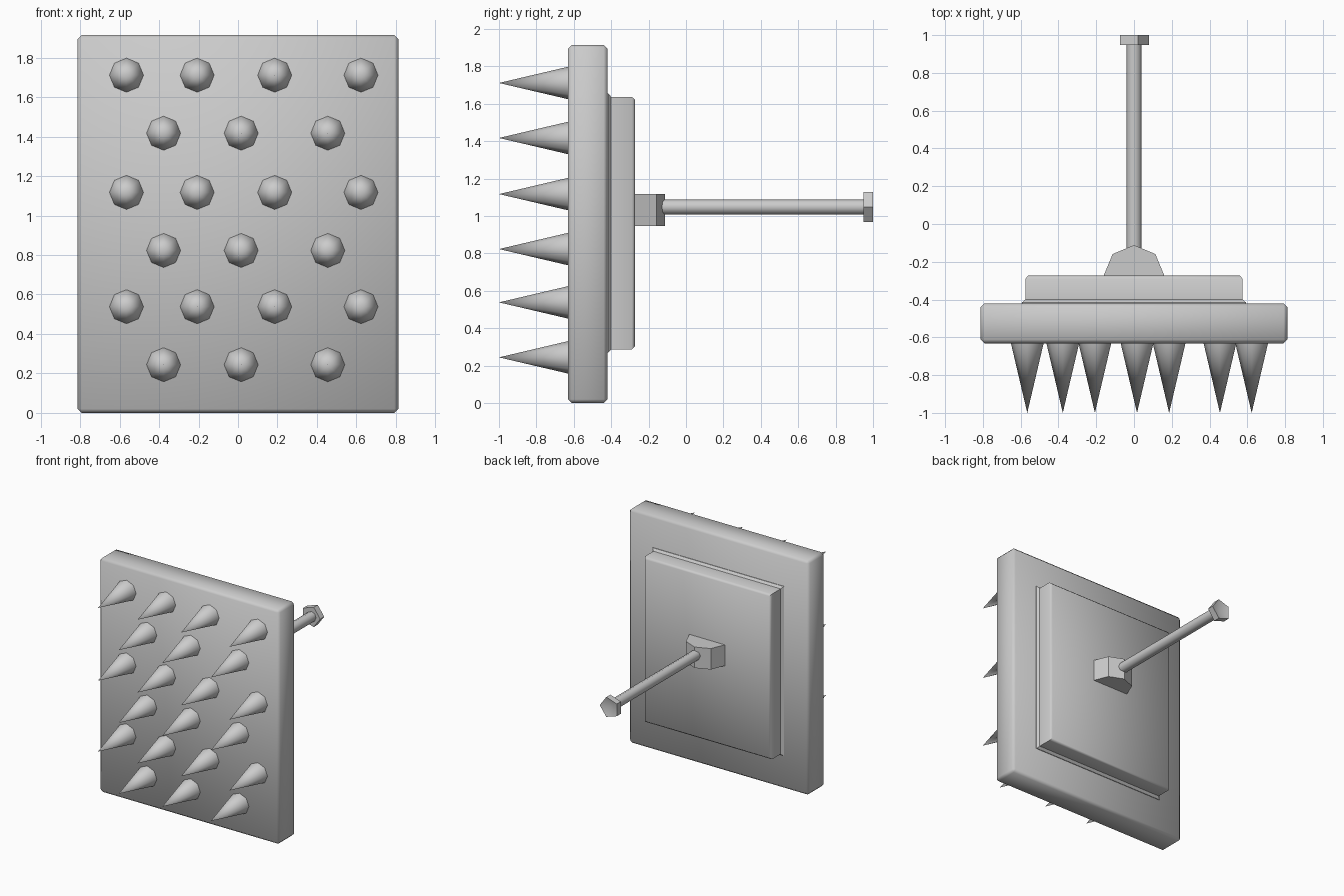
import bpy, bmesh, math
from mathutils import Vector

if "Cube" in bpy.data.objects:
    bpy.data.objects.remove(bpy.data.objects["Cube"])


def finish(bm, name, smooth_angle=None):
    bmesh.ops.recalc_face_normals(bm, faces=bm.faces)
    mesh = bpy.data.meshes.new(name)
    bm.to_mesh(mesh)
    bm.free()
    ob = bpy.data.objects.new(name, mesh)
    bpy.context.collection.objects.link(ob)
    if smooth_angle:
        bpy.ops.object.select_all(action='DESELECT')
        bpy.context.view_layer.objects.active = ob
        ob.select_set(True)
        bpy.ops.object.shade_smooth_by_angle(angle=math.radians(smooth_angle))
    return ob


def loft(bm, rings):
    """Skin a list of equal-length point rings and cap both ends."""
    loops = [[bm.verts.new(p) for p in ring] for ring in rings]
    n = len(loops[0])
    for a, b in zip(loops, loops[1:]):
        for i in range(n):
            j = (i + 1) % n
            bm.faces.new((a[i], a[j], b[j], b[i]))
    bm.faces.new(loops[0])
    return bm.faces.new(loops[-1])


def rect(y, hx, hz, cz):
    return [(sx * hx, y, cz + sz * hz)
            for sx, sz in ((-1, -1), (1, -1), (1, 1), (-1, 1))]


def circle(y, r, n, cx, cz):
    return [(cx + r * math.cos(k * math.tau / n), y,
             cz + r * math.sin(k * math.tau / n)) for k in range(n)]


CZ = 0.957    # middle of the plate
ROD_Z = 1.048

# Main plate with small bevelled edges
bm = bmesh.new()
loft(bm, [rect(-0.632, 0.812, CZ, CZ), rect(-0.42, 0.812, CZ, CZ)])
bmesh.ops.bevel(bm, geom=bm.edges[:], offset=0.02, segments=1, affect='EDGES')
finish(bm, "plate", 50)

# Raised backing panel: flared foot, straight wall, small top chamfer
bm = bmesh.new()
loft(bm, [rect(y, 0.575 + d, 0.675 + d, CZ + 0.005)
          for y, d in ((-0.43, 0.018), (-0.415, 0.018), (-0.40, 0.0),
                       (-0.29, 0.0), (-0.272, -0.016))])
finish(bm, "backing_panel", 50)

# Half-octagon bracket holding the rod
bm = bmesh.new()
arc = [(0.16 * math.cos(k * math.pi / 4), -0.272 + 0.16 * math.sin(k * math.pi / 4))
       for k in range(5)]
loft(bm, [[(x, y, z) for x, y in arc] for z in (0.947, 1.118)])
finish(bm, "rod_bracket", 30)

# Rod
bm = bmesh.new()
loft(bm, [circle(y, 0.041, 8, 0, ROD_Z) for y in (-0.15, 0.96)])
finish(bm, "rod", 50)

# Five-sided end cap with a shallow dimple
bm = bmesh.new()
cap = loft(bm, [circle(y, 0.085, 5, -0.006, ROD_Z) for y in (0.948, 1.0)])
centre = bmesh.ops.poke(bm, faces=[cap])["verts"][0]
centre.co += Vector((0, -0.025, 0))
finish(bm, "rod_end_cap", 30)

# Staggered rows of eight-sided spikes
WIDE = (-0.565, -0.207, 0.186, 0.623)
NARROW = (-0.377, 0.016, 0.455)
for row, z in enumerate((1.711, 1.417, 1.117, 0.823, 0.538, 0.244)):
    for col, x in enumerate(NARROW if row % 2 else WIDE):
        bm = bmesh.new()
        base = [bm.verts.new(p) for p in circle(-0.625, 0.088, 8, x, z)]
        tip = bm.verts.new((x, -1.0, z))
        bm.faces.new(base)
        for i in range(8):
            bm.faces.new((base[i], base[(i + 1) % 8], tip))
        finish(bm, f"spike_{row + 1}_{col + 1}", 50)
